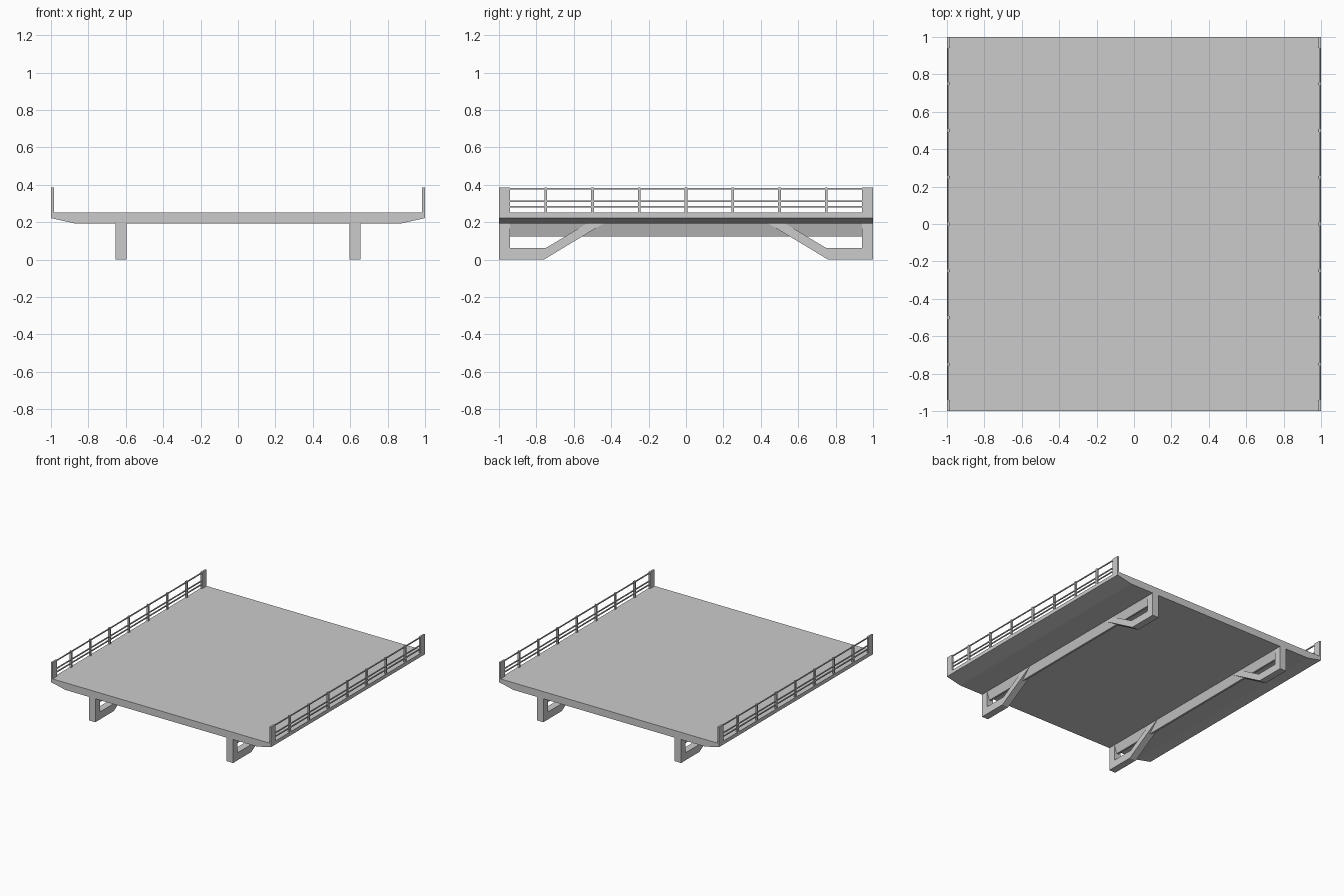
import bpy, bmesh
from mathutils import Vector

if "Cube" in bpy.data.objects:
    bpy.data.objects.remove(bpy.data.objects["Cube"])


def prism(name, profile, axis, start, end):
    """Extrude a 2D profile along x (profile = y,z) or y (profile = x,z)."""
    def place(p, t):
        return (t, p[0], p[1]) if axis == 'x' else (p[0], t, p[1])
    bm = bmesh.new()
    face = bm.faces.new([bm.verts.new(place(p, start)) for p in profile])
    out = bmesh.ops.extrude_face_region(bm, geom=[face])
    verts = [g for g in out['geom'] if isinstance(g, bmesh.types.BMVert)]
    step = end - start
    shift = Vector((step, 0, 0)) if axis == 'x' else Vector((0, step, 0))
    bmesh.ops.translate(bm, verts=verts, vec=shift)
    bmesh.ops.recalc_face_normals(bm, faces=bm.faces)
    mesh = bpy.data.meshes.new(name)
    bm.to_mesh(mesh)
    bm.free()
    obj = bpy.data.objects.new(name, mesh)
    bpy.context.collection.objects.link(obj)
    return obj


def box(name, x, y, z):
    return prism(name, [(x[0], z[0]), (x[1], z[0]), (x[1], z[1]), (x[0], z[1])],
                 'y', y[0], y[1])


TOP, UNDER, RAIL = 0.252, 0.193, 0.386

# Deck slab with tapered undersides at the edges
prism("deck", [(-1, TOP), (1, TOP), (1, 0.222), (0.87, UNDER),
               (-0.87, UNDER), (-1, 0.222)], 'y', -1, 1)

# Open support frame at one end: column, foot and slanted brace
frame = [(-1, 0), (-0.76, 0), (-0.44, UNDER), (-0.53, UNDER),
         (-0.75, 0.062), (-0.94, 0.062), (-0.94, UNDER), (-1, UNDER)]

for side, s in (("left", -1), ("right", 1)):
    # Support frames at both ends
    for end, e in (("front", 1), ("back", -1)):
        prism(f"{end}_support_{side}", [(y * e, z) for y, z in frame],
              'x', s * 0.597, s * 0.655)

    # Girder between the columns, narrowing downwards
    prism(f"girder_{side}", [(s * 0.626 - 0.029, UNDER), (s * 0.626 + 0.029, UNDER),
                             (s * 0.626 + 0.008, 0.125), (s * 0.626 - 0.008, 0.125)],
          'y', -0.94, 0.94)

    # Railing end panels
    xs = sorted((s * 0.985, s))
    for end, e in (("front", -1), ("back", 1)):
        box(f"{end}_railing_end_{side}", xs, sorted((e, e * 0.94)), (TOP, RAIL))

    # Railing posts
    for i in range(7):
        y = -0.75 + 0.25 * i
        box(f"railing_post_{side}_{i + 1}", xs, (y - 0.007, y + 0.007), (TOP, RAIL))

    # Horizontal rails
    mid = s * 0.9925
    for i, z in enumerate((0.284, 0.313, 0.378)):
        box(f"rail_{side}_{i + 1}", (mid - 0.004, mid + 0.004), (-0.94, 0.94),
            (z - 0.004, z + 0.004))
